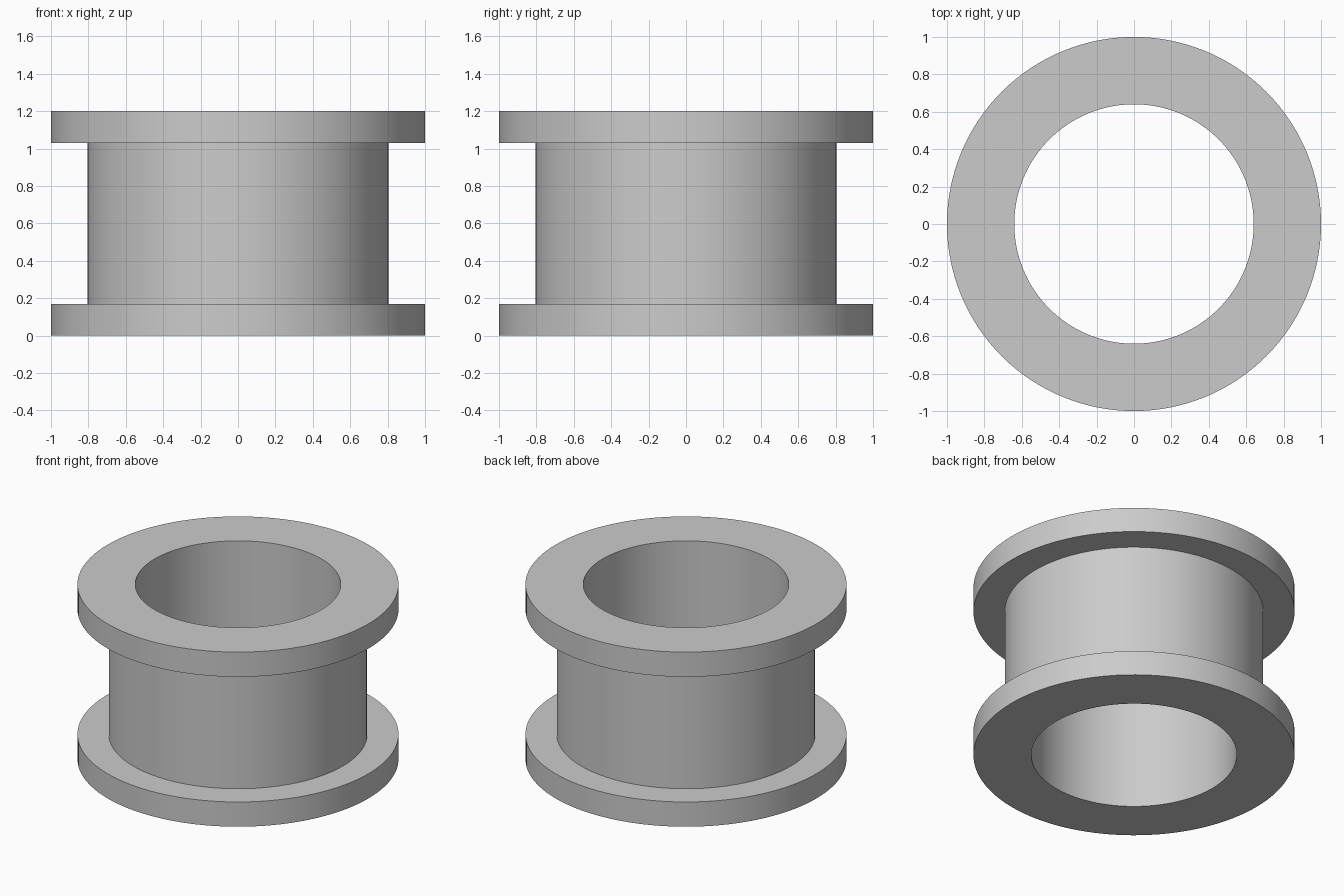
import bpy
import bmesh
import math

cube = bpy.data.objects.get("Cube")
if cube:
    bpy.data.objects.remove(cube, do_unlink=True)

SIDES = 128
HEIGHT = 1.2
FLANGE = 0.17
R_FLANGE, R_BARREL, R_BORE = 1.0, 0.805, 0.64

# Single plain grey
grey = bpy.data.materials.new("plain grey")
grey.use_nodes = True
colour = (0.6, 0.6, 0.6, 1.0)
grey.diffuse_color = colour
grey.node_tree.nodes["Principled BSDF"].inputs["Base Color"].default_value = colour


def lathe(name, profile):
    """Spin a closed (radius, height) profile around the z axis."""
    bm = bmesh.new()
    verts = [bm.verts.new((r, 0, z)) for r, z in profile]
    edges = [bm.edges.new((v, verts[(i + 1) % len(verts)]))
             for i, v in enumerate(verts)]
    bmesh.ops.spin(bm, geom=verts + edges, cent=(0, 0, 0), axis=(0, 0, 1),
                   angle=math.tau, steps=SIDES, use_merge=True)
    bmesh.ops.remove_doubles(bm, verts=bm.verts, dist=0.0001)
    bmesh.ops.recalc_face_normals(bm, faces=bm.faces)
    mesh = bpy.data.meshes.new(name)
    bm.to_mesh(mesh)
    bm.free()
    mesh.materials.append(grey)
    obj = bpy.data.objects.new(name, mesh)
    bpy.context.collection.objects.link(obj)
    bpy.ops.object.select_all(action="DESELECT")
    obj.select_set(True)
    bpy.context.view_layer.objects.active = obj
    bpy.ops.object.shade_smooth_by_angle(angle=math.radians(30))
    return obj


# Flanged sleeve: bore, lower flange, barrel and upper flange in one profile
lower = [(R_BORE, 0), (R_FLANGE, 0), (R_FLANGE, FLANGE), (R_BARREL, FLANGE)]
upper = [(r, HEIGHT - z) for r, z in reversed(lower)]
lathe("flanged_sleeve", lower + upper)
